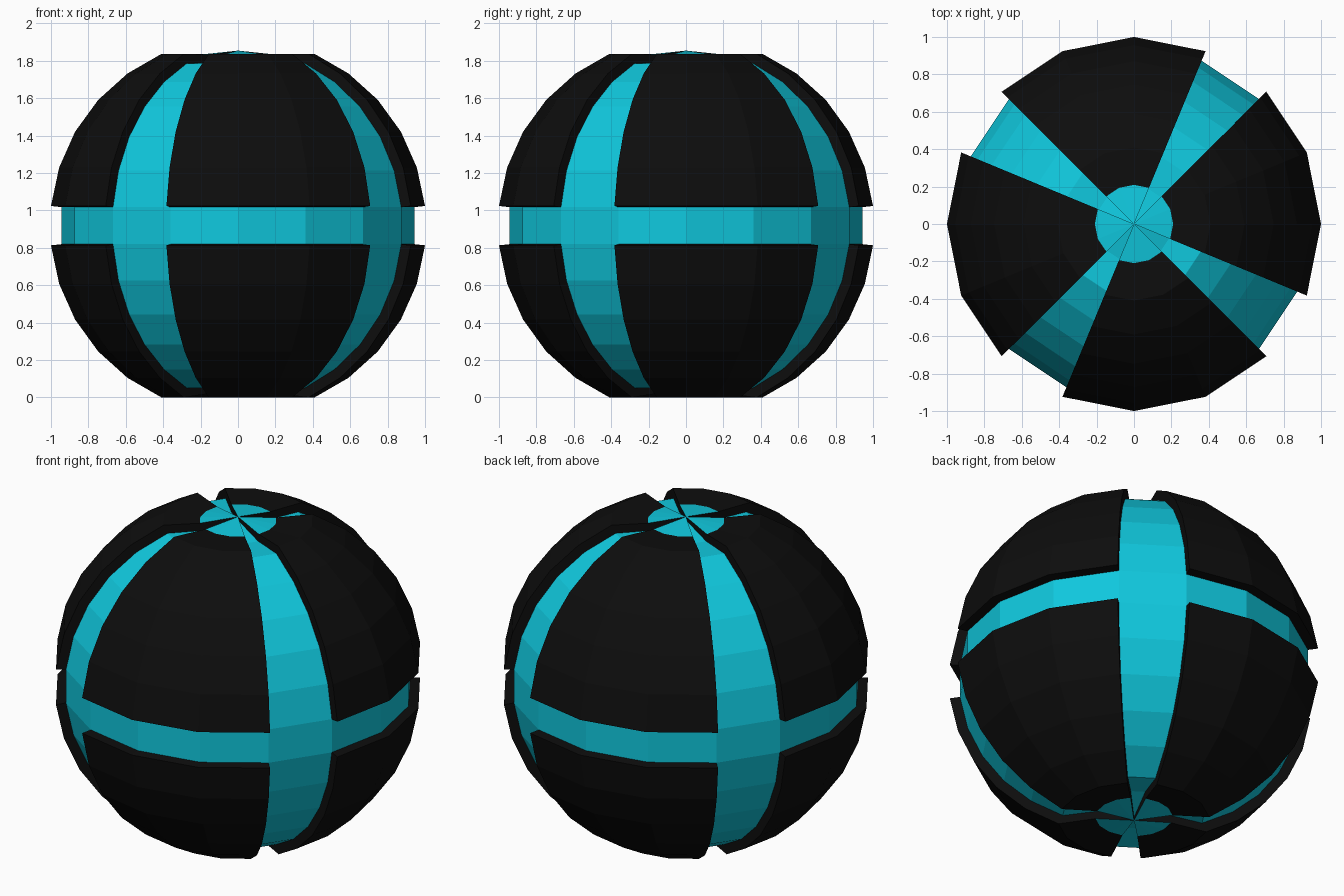
import bpy
from math import sin, cos, radians

if "Cube" in bpy.data.objects:
    bpy.data.objects.remove(bpy.data.objects["Cube"])

R, K, CZ = 1.0055, 0.945, 0.9186      # shell radius, groove scale, centre height
SEG = 16
ELEV = [6, 18, 30, 42, 54, 66, 78]    # ring elevations of a 15-ring sphere


def material(name, rgb):
    m = bpy.data.materials.new(name)
    m.diffuse_color = (*rgb, 1)
    m.use_nodes = True
    m.node_tree.nodes["Principled BSDF"].inputs["Base Color"].default_value = m.diffuse_color
    return m


BLACK = material("black_shell", (0.004, 0.004, 0.004))
CYAN = material("cyan_groove", (0.005, 0.58, 0.73))


def profiles(side):
    """Outer and inner meridian profiles (r, z) from equator band to pole."""
    drop = 0.0695 if side > 0 else 0.087     # flattened polar caps
    outer = [(R * cos(radians(e)), R * sin(radians(e))) for e in ELEV]
    inner = [(r * K, z * K) for r, z in outer]
    rim = outer[-1]
    outer[-1] = (rim[0], rim[1] - drop)
    inner[-1] = (rim[0] * 0.97, rim[1] - drop - 0.045)
    outer.append((0, R - drop))
    inner.append((0, R - drop - 0.02))
    return outer, inner


class Part:
    """Collects faces, merging equal points."""
    def __init__(self):
        self.points, self.faces, self.mats = {}, [], []

    def face(self, pts, mat, facing):
        ids = []
        for p in pts:
            i = self.points.setdefault(tuple(round(c, 5) for c in p), len(self.points))
            if i not in ids:
                ids.append(i)
        if len(ids) < 3:
            return
        # wind the face so that it looks along the given direction
        allp = list(self.points)
        n = [0, 0, 0]
        for a, b in zip(ids, ids[1:] + ids[:1]):
            (ax, ay, az), (bx, by, bz) = allp[a], allp[b]
            n[0] += (ay - by) * (az + bz)
            n[1] += (az - bz) * (ax + bx)
            n[2] += (ax - bx) * (ay + by)
        if sum(u * v for u, v in zip(n, facing)) < 0:
            ids.reverse()
        self.faces.append(ids)
        self.mats.append(mat)

    def build(self, name):
        me = bpy.data.meshes.new(name)
        me.from_pydata(list(self.points), [], self.faces)
        me.materials.append(BLACK)
        me.materials.append(CYAN)
        me.polygons.foreach_set("material_index", self.mats)
        ob = bpy.data.objects.new(name, me)
        ob.location.z = CZ
        bpy.context.collection.objects.link(ob)


def pt(rz, s, side):
    a = radians(360 / SEG * s)
    return (rz[0] * cos(a), rz[0] * sin(a), rz[1] * side)


def surface(part, prof, s0, s1, side, mat, cap_mat):
    for s in range(s0, s1):
        for i in range(len(prof) - 1):
            q = [pt(prof[i], s, side), pt(prof[i], s + 1, side),
                 pt(prof[i + 1], s + 1, side), pt(prof[i + 1], s, side)]
            mid = [sum(c) for c in zip(*q)]
            part.face(q, cap_mat if i == len(prof) - 2 else mat, mid)


for side, label in ((1, "upper"), (-1, "lower")):
    outer, inner = profiles(side)
    for q in range(4):
        s0, s1 = 3 + 4 * q, 6 + 4 * q
        # raised panel with its cap sector
        panel = Part()
        surface(panel, outer, s0, s1, side, 0, 1)
        # groove walls down both meridian edges
        for s, d in ((s0, -1), (s1, 1)):
            a = radians(360 / SEG * s)
            facing = (-sin(a) * d, cos(a) * d, 0)
            for i in range(len(outer) - 1):
                panel.face([pt(outer[i], s, side), pt(outer[i + 1], s, side),
                            pt(inner[i + 1], s, side), pt(inner[i], s, side)], 0, facing)
        # wall along the equator groove
        for s in range(s0, s1):
            panel.face([pt(outer[0], s, side), pt(outer[0], s + 1, side),
                        pt(inner[0], s + 1, side), pt(inner[0], s, side)], 0, (0, 0, -side))
        panel.build(f"{label}_panel_{q + 1}")
        # sunken meridian strip beside the panel
        strip = Part()
        surface(strip, inner, s1, s1 + 1, side, 1, 1)
        strip.build(f"{label}_strip_{q + 1}")

# sunken equator band
band = Part()
top = profiles(1)[1][0]
for s in range(SEG):
    quad = [pt(top, s, 1), pt(top, s + 1, 1), pt(top, s + 1, -1), pt(top, s, -1)]
    band.face(quad, 1, [sum(c) for c in zip(*quad)])
band.build("equator_band")
